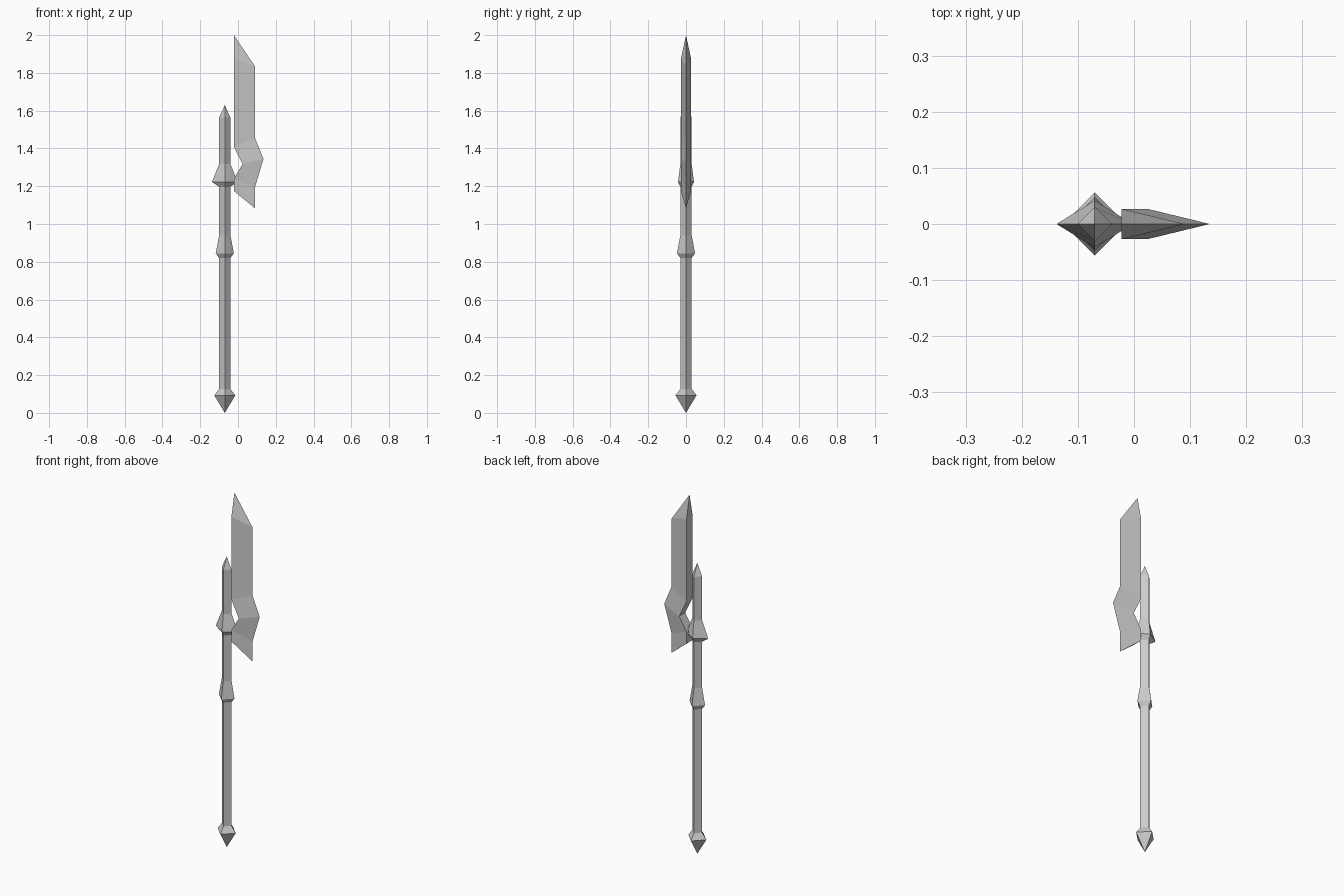
import bpy, bmesh

if "Cube" in bpy.data.objects:
    bpy.data.objects.remove(bpy.data.objects["Cube"])

POLE_X = -0.07


def finish(name, bm):
    bmesh.ops.remove_doubles(bm, verts=bm.verts, dist=1e-5)
    mesh = bpy.data.meshes.new(name)
    bm.to_mesh(mesh)
    bm.free()
    obj = bpy.data.objects.new(name, mesh)
    bpy.context.collection.objects.link(obj)
    return obj


def diamond_loft(name, rings):
    """Four-sided loft; rings run upward as (z, x radius, y radius), radius 0 = point."""
    bm = bmesh.new()
    loops = []
    for z, rx, ry in rings:
        if rx == 0:
            loops.append([bm.verts.new((POLE_X, 0, z))] * 4)
        else:
            loops.append([bm.verts.new((POLE_X + dx * rx, dy * ry, z))
                          for dx, dy in ((1, 0), (0, 1), (-1, 0), (0, -1))])
    for a, b in zip(loops, loops[1:]):
        for k in range(4):
            n = (k + 1) % 4
            bm.faces.new(dict.fromkeys((a[k], a[n], b[n], b[k])))
    return finish(name, bm)


R = 0.03  # pole radius

# Pole pieces, meeting end to end
diamond_loft("pommel", [(0, 0, 0), (0.093, 0.056, 0.056), (0.127, R, R)])
diamond_loft("lower_shaft", [(0.127, R, R), (0.82, R, R)])
diamond_loft("grip_collar", [(0.82, R, R), (0.845, 0.048, 0.048), (0.94, R, R)])
diamond_loft("upper_shaft", [(0.94, R, R), (1.197, R, R)])
diamond_loft("guard", [(1.197, R, R), (1.223, 0.068, 0.042), (1.317, R, R)])
diamond_loft("shaft_spike", [(1.317, R, R), (1.563, R, R), (1.63, 0, 0)])


# Blade: thick flat back, sharp cutting edge; stations run from top to bottom
def make_blade():
    half = 0.027
    stations = [  # back x, back z, edge x, edge z
        (-0.022, 1.875, 0.09, 1.835),
        (-0.022, 1.41, 0.09, 1.455),
        (0.024, 1.317, 0.135, 1.345),
        (-0.022, 1.24, 0.09, 1.195),
        (-0.022, 1.175, 0.09, 1.083),
    ]
    bm = bmesh.new()
    sections = [[bm.verts.new((bx, -half, bz)), bm.verts.new((ex, 0, ez)),
                 bm.verts.new((bx, half, bz))] for bx, bz, ex, ez in stations]
    tip = bm.verts.new((-0.022, 0, 2.0))
    for k in range(3):
        n = (k + 1) % 3
        bm.faces.new((tip, sections[0][k], sections[0][n]))
        for a, b in zip(sections, sections[1:]):
            bm.faces.new((a[k], b[k], b[n], a[n]))
    bm.faces.new(sections[-1][::-1])
    bmesh.ops.recalc_face_normals(bm, faces=bm.faces)
    return finish("blade", bm)


make_blade()
